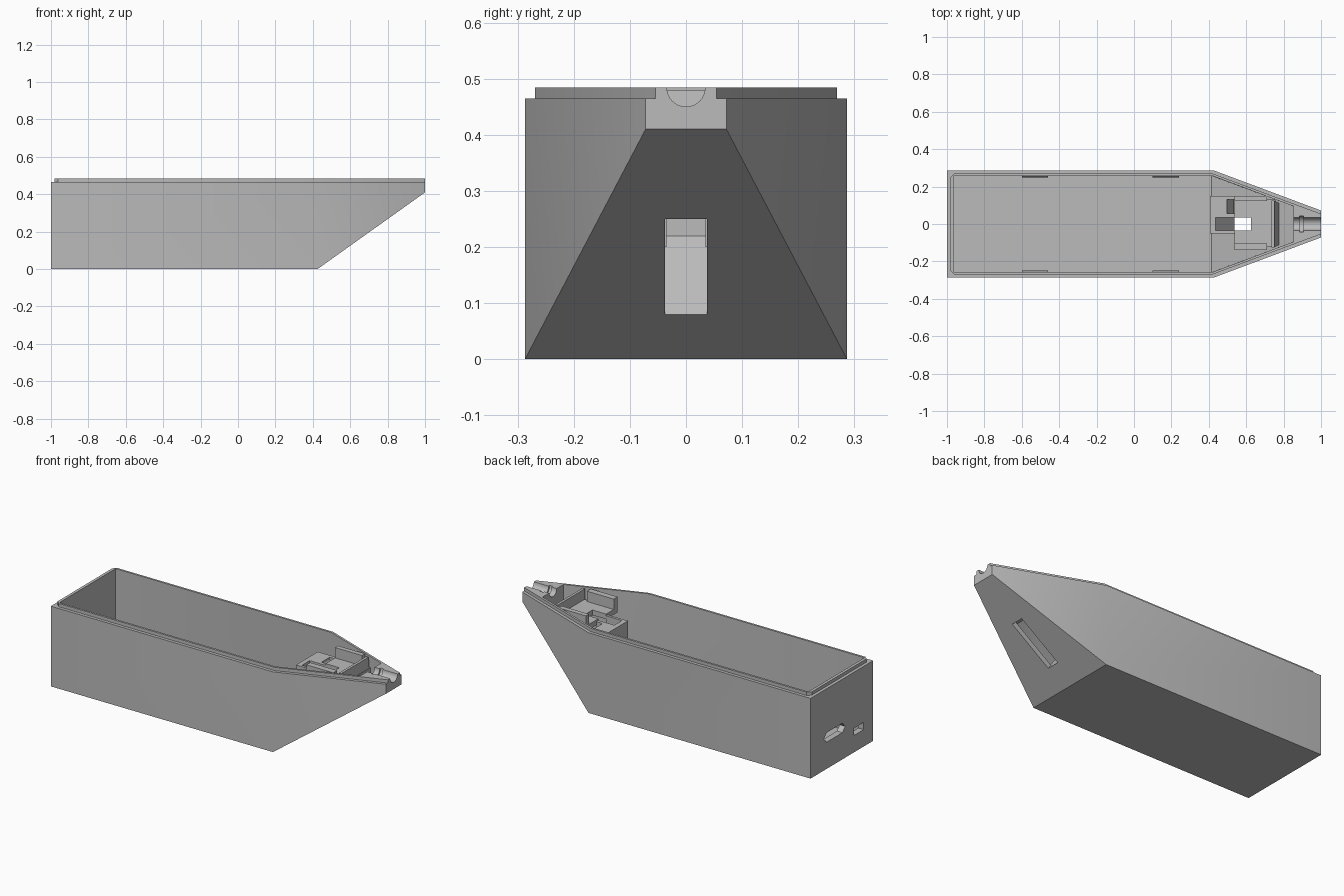
import bpy, bmesh, math

old = bpy.data.objects.get("Cube")
if old:
    bpy.data.objects.remove(old)

grey = bpy.data.materials.new("plain_grey")
grey.use_nodes = True
COLOUR = (0.5, 0.5, 0.5, 1)
grey.diffuse_color = COLOUR
grey.node_tree.nodes["Principled BSDF"].inputs["Base Color"].default_value = COLOUR


def solid(name, points):
    """Convex solid around the given points."""
    bm = bmesh.new()
    for p in points:
        bm.verts.new(p)
    bmesh.ops.convex_hull(bm, input=bm.verts)
    bmesh.ops.dissolve_limit(bm, angle_limit=0.002, verts=bm.verts, edges=bm.edges)
    bmesh.ops.recalc_face_normals(bm, faces=bm.faces)
    mesh = bpy.data.meshes.new(name)
    bm.to_mesh(mesh)
    bm.free()
    mesh.materials.append(grey)
    ob = bpy.data.objects.new(name, mesh)
    bpy.context.collection.objects.link(ob)
    return ob


def mirrored(points):
    return [(x, s * y, z) for x, y, z in points for s in (1, -1)]


def box(name, x0, x1, y0, y1, z0, z1):
    return solid(name, [(x, y, z) for x in (x0, x1) for y in (y0, y1) for z in (z0, z1)])


def side_profile(name, profile, y0, y1):
    return solid(name, [(x, y, z) for x, z in profile for y in (y0, y1)])


def rod(name, x0, x1, radius, z):
    ring = [math.tau * i / 32 for i in range(32)]
    return solid(name, [(x, radius * math.cos(a), z + radius * math.sin(a))
                        for x in (x0, x1) for a in ring])


def combine(target, tool, operation):
    mod = target.modifiers.new(operation.lower(), 'BOOLEAN')
    mod.operation = operation
    mod.solver = 'EXACT'
    mod.object = tool
    bpy.context.view_layer.objects.active = target
    bpy.ops.object.modifier_apply(modifier=mod.name)
    bpy.data.objects.remove(tool)


# Hull with a sloping bow, and the stepped lip along its top
RIM, TOP = 0.465, 0.484
hull = solid("hull", mirrored([
    (-1, 0.287, 0), (0.425, 0.287, 0), (1, 0.072, 0.41),
    (-1, 0.287, RIM), (0.425, 0.287, RIM), (1, 0.072, RIM)]))
lip_line = [(-0.982, 0.25), (-0.962, 0.269), (0.422, 0.269), (1, 0.054)]
lip = solid("lip", mirrored([(x, y, z) for x, y in lip_line for z in (RIM - 0.02, TOP)]))
combine(hull, lip, 'UNION')

# Hollow inside
cavity = solid("cavity", mirrored([
    (-0.965, 0.257, 0.03), (0.415, 0.257, 0.03), (0.853, 0.095, 0.342),
    (-0.965, 0.257, 0.55), (0.42, 0.257, 0.55), (0.853, 0.095, 0.55)]))
combine(hull, cavity, 'DIFFERENCE')

# Slot cut square to the bow slope
nx, nz = -0.58, 0.814
slot = [(x + nx * d, z + nz * d) for x, z in ((0.537, 0.08), (0.775, 0.25)) for d in (-0.03, 0.07)]
combine(hull, side_profile("bow_slot", slot, -0.037, 0.037), 'DIFFERENCE')

# Round channel and collar groove in the nose
combine(hull, rod("nose_channel", 0.83, 1.05, 0.034, TOP), 'DIFFERENCE')
combine(hull, rod("collar_groove", 0.885, 0.905, 0.044, TOP), 'DIFFERENCE')

# Two ports in the stern: one six-sided, one rectangular
port = [(0.165, 0.182), (0.14, 0.21), (-0.005, 0.21), (-0.03, 0.182), (-0.005, 0.155), (0.14, 0.155)]
combine(hull, solid("wide_port", [(x, y, z) for y, z in port for x in (-1.05, -0.9)]), 'DIFFERENCE')
combine(hull, box("small_port", -1.05, -0.9, -0.2, -0.11, 0.098, 0.14), 'DIFFERENCE')

# Small clips on the inner side walls
parts = [hull]
for side in (1, -1):
    for label, x in (("rear", -0.53), ("fore", 0.17)):
        name = f"{label}_clip_{'left' if side > 0 else 'right'}"
        parts.append(solid(name, [(cx, side * y, z) for cx in (x - 0.07, x + 0.07)
                                  for y, z in ((0.26, 0.06), (0.248, 0.07), (0.26, 0.13))]))

# Tray in the bow: floor around the opening, side walls and front wall
FLOOR0, FLOOR1 = 0.39, 0.42
parts += [
    box("tray_floor", 0.625, 0.76, -0.12, 0.13, FLOOR0, FLOOR1),
    box("tray_floor_left", 0.537, 0.63, 0.035, 0.13, FLOOR0, FLOOR1),
    box("tray_floor_right", 0.537, 0.63, -0.12, -0.035, FLOOR0, FLOOR1),
    box("tray_wall_left", 0.537, 0.71, 0.122, 0.15, FLOOR0, 0.48),
    box("tray_wall_right", 0.537, 0.71, -0.14, -0.105, FLOOR0, 0.48),
    solid("tray_front_wall", mirrored([
        (0.735, 0.125, 0.48), (0.75, 0.125, 0.48), (0.735, 0.125, 0.27),
        (0.778, 0.11, 0.27)])),
]

# Chute from the slot up to the tray, with cheeks
parts += [
    side_profile("chute_ramp", [(0.537, 0.08), (0.437, 0.22), (0.41, 0.2), (0.5, 0.07)], -0.05, 0.05),
    box("chute_back", 0.407, 0.435, -0.05, 0.15, 0.2, 0.41),
    box("chute_cheek_right", 0.41, 0.537, -0.05, -0.035, 0.2, 0.41),
    box("chute_cheek_left", 0.41, 0.537, 0.035, 0.055, 0.2, 0.41),
    box("side_shelf", 0.41, 0.497, 0.05, 0.15, FLOOR0 - 0.01, 0.41),
    box("shelf_edge", 0.49, 0.537, 0.13, 0.15, FLOOR0 - 0.01, 0.41),
    side_profile("shelf_ramp", [(0.495, 0.4), (0.535, 0.33), (0.495, 0.33)], 0.05, 0.135),
]

# Soft shading across shallow bends, crisp edges elsewhere
bpy.ops.object.select_all(action='DESELECT')
for ob in parts:
    ob.select_set(True)
bpy.context.view_layer.objects.active = hull
bpy.ops.object.shade_smooth_by_angle(angle=math.radians(30))
